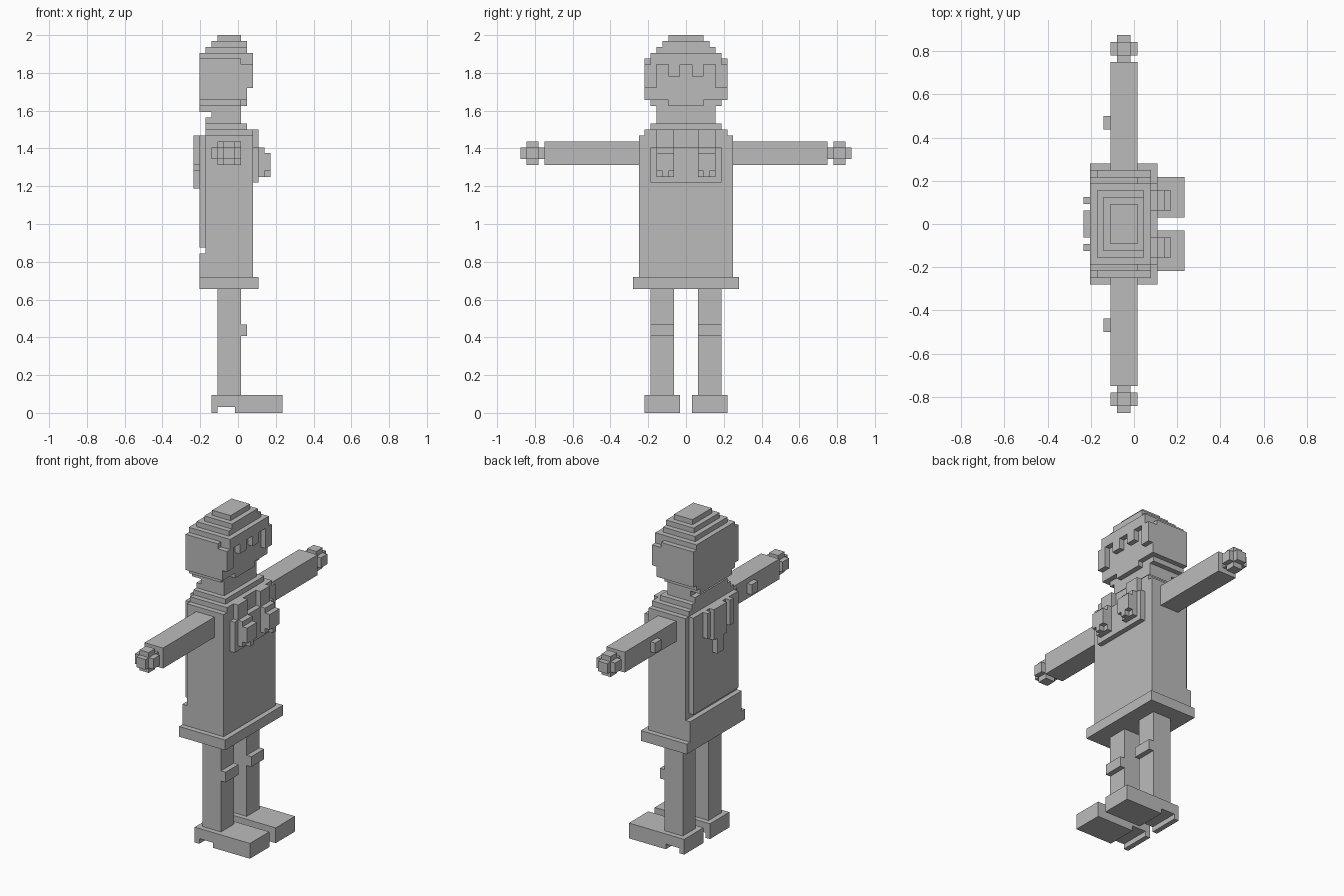
import bpy
import bmesh
from mathutils import Vector

cube = bpy.data.objects.get("Cube")
if cube:
    bpy.data.objects.remove(cube, do_unlink=True)

U = 1 / 32  # block size

grey = bpy.data.materials.new("plain_grey")
grey.use_nodes = True
grey.diffuse_color = (0.5, 0.5, 0.5, 1)
grey.node_tree.nodes["Principled BSDF"].inputs["Base Color"].default_value = (0.5, 0.5, 0.5, 1)


def blocks(name, *boxes, side=1):
    """Object of boxes (x0, x1, y0, y1, z0, z1) in block units; side=-1 mirrors in y."""
    bm = bmesh.new()
    for x0, x1, y0, y1, z0, z1 in boxes:
        lo, hi = Vector((x0, y0, z0)), Vector((x1, y1, z1))
        mid, size = (lo + hi) / 2, hi - lo
        for v in bmesh.ops.create_cube(bm, size=1)["verts"]:
            v.co = Vector([(m + c * s) * U for m, c, s in zip(mid, v.co, size)])
            v.co.y *= side
    bmesh.ops.recalc_face_normals(bm, faces=bm.faces)
    mesh = bpy.data.meshes.new(name)
    bm.to_mesh(mesh)
    bm.free()
    mesh.materials.append(grey)
    ob = bpy.data.objects.new(name, mesh)
    bpy.context.collection.objects.link(ob)
    return ob


def tier(x0, x1, half, z0, z1):
    return (x0, x1, -half, half, z0, z1)


# Body, belt and stepped shoulders
blocks("torso", tier(-5.5, 2.5, 8, 23, 47))
blocks("belt", tier(-6.5, 3.5, 9, 21, 23))
blocks("shoulders", tier(-5.5, 2.5, 7, 47, 48), tier(-5.5, 1.5, 6, 48, 49))
blocks("neck", tier(-4.5, 0.5, 5, 49, 51))
blocks("collar", tier(-5.5, -2.5, 5, 49, 50))

# Back panels and hanging hair
blocks("back_panel", tier(-6.5, -5.5, 7, 28, 47))
blocks("lower_back_panel", tier(-6.5, -5.5, 8, 23, 27))
blocks("back_hair", tier(-7.5, -6.5, 2, 41, 47), tier(-7.5, -6.5, 1, 38, 41),
       (-7.5, -6.5, 3, 4, 42, 47), (-7.5, -6.5, -4, -3, 42, 47))

# Stepped head with a recessed face
blocks("head", tier(-6.5, 0.5, 7, 53, 60), tier(-6.5, 0.5, 6, 52, 53),
       tier(-6.5, 0.5, 5, 51, 52))
blocks("face", tier(0.5, 1.5, 6, 53, 60), tier(0.5, 1.5, 3, 52, 53))
blocks("crown", tier(-6.5, 2.5, 6, 60, 61), tier(-5.5, 1.5, 5, 61, 62),
       tier(-4.5, 1.5, 4, 62, 63), tier(-3.5, 0.5, 3, 63, 64))
blocks("fringe", tier(0.5, 2.5, 6, 59, 60))

# Chest ornament base
blocks("chest_plate", tier(2.5, 3.5, 6, 39, 45))

# Mirrored parts
for word, s in (("left", 1), ("right", -1)):
    blocks(word + "_side_hair", (0.5, 2.5, 5, 7, 55, 59), (0.5, 1.5, 5, 7, 53, 55), side=s)
    blocks(word + "_eye", (1.5, 2.5, 1, 3, 57, 59), side=s)
    blocks(word + "_chest_strap", (2.5, 3.5, 2, 5, 45, 48), side=s)
    blocks(word + "_chest_knob", (3.5, 4.5, 2, 5, 40, 45), (4.5, 5.5, 2, 5, 41, 44),
           (4.5, 5.5, 3, 4, 40, 41), side=s)
    blocks(word + "_arm", (-3.5, 0.5, 8, 24, 42, 46), side=s)
    blocks(word + "_elbow", (-4.5, -3.5, 14, 16, 43, 45), side=s)
    blocks(word + "_hand", (-2.5, -0.5, 24, 28, 43, 45), (-2.5, -0.5, 25, 27, 42, 46),
           (-3.5, 0.5, 25, 27, 43, 45), side=s)
    blocks(word + "_leg", (-3.5, 0.5, 2, 6, 3, 21), side=s)
    blocks(word + "_knee", (0.5, 1.5, 2, 6, 13, 15), side=s)
    # Shoe with an arched sole
    blocks(word + "_shoe", (-4.5, 7.5, 1, 7, 1, 3), (-4.5, -3.5, 1, 7, 0, 1),
           (-0.5, 7.5, 1, 7, 0, 1), side=s)
